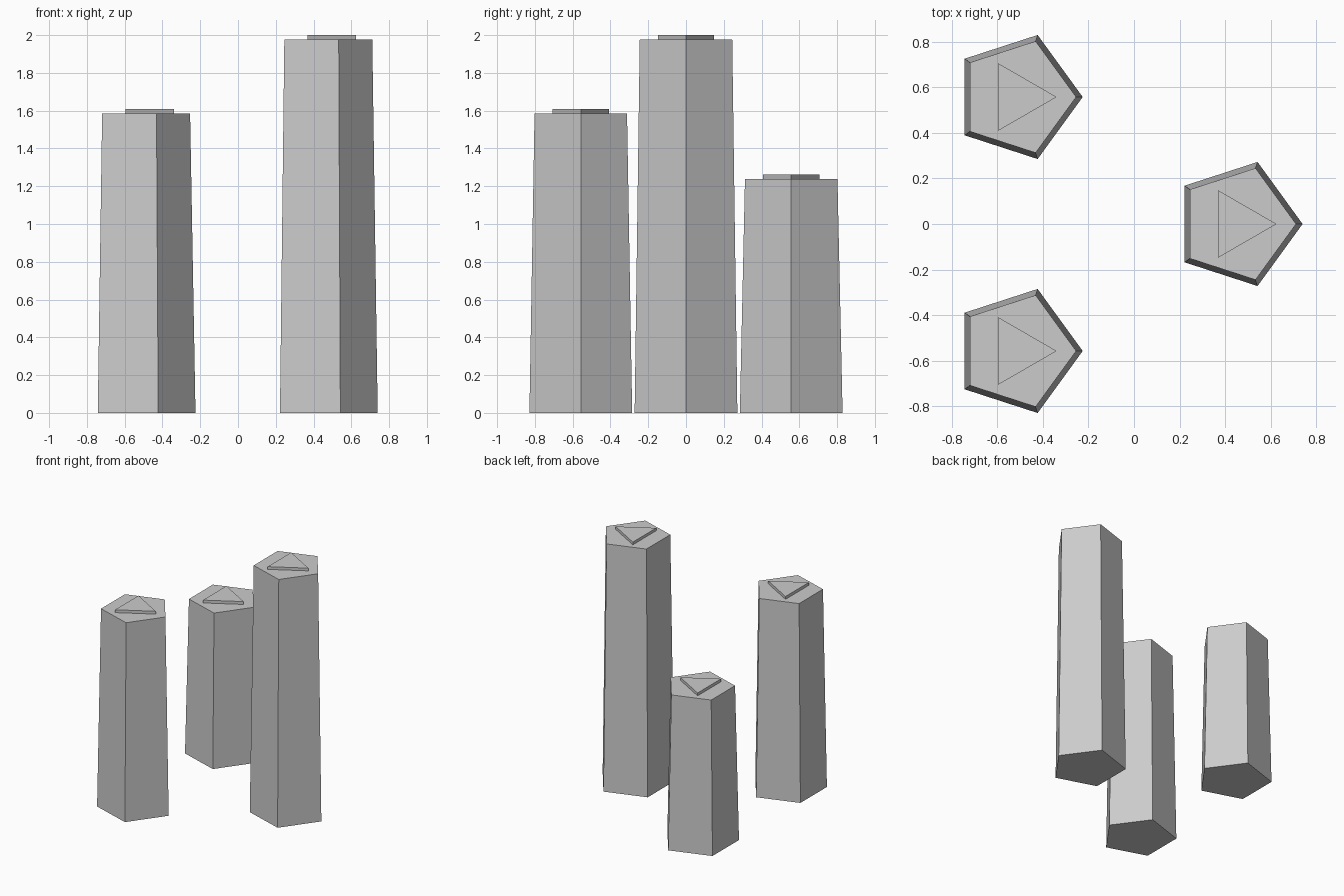
import bpy
from math import pi

if "Cube" in bpy.data.objects:
    bpy.data.objects.remove(bpy.data.objects["Cube"])

BASE_R, TOP_R, CAP_R = 0.286, 0.2574, 0.1716


def prism(name, sides, r1, r2, x, y, z0, z1):
    """Upright (tapered) prism with one corner pointing to +x."""
    bpy.ops.mesh.primitive_cone_add(
        vertices=sides, radius1=r1, radius2=r2, depth=z1 - z0,
        location=(x, y, (z0 + z1) / 2), rotation=(0, 0, -pi / 2))
    bpy.context.object.name = name


# Three tapered pentagonal columns in a triangle, each with a triangular cap
columns = [
    ("right", 0.4535, 0.0, 1.978, 2.0),
    ("front_left", -0.511, -0.557, 1.586, 1.609),
    ("back_left", -0.511, 0.557, 1.238, 1.261),
]
for label, x, y, shoulder, top in columns:
    prism(label + "_column", 5, BASE_R, TOP_R, x, y, 0, shoulder)
    prism(label + "_cap", 3, CAP_R, CAP_R, x, y, shoulder, top)
